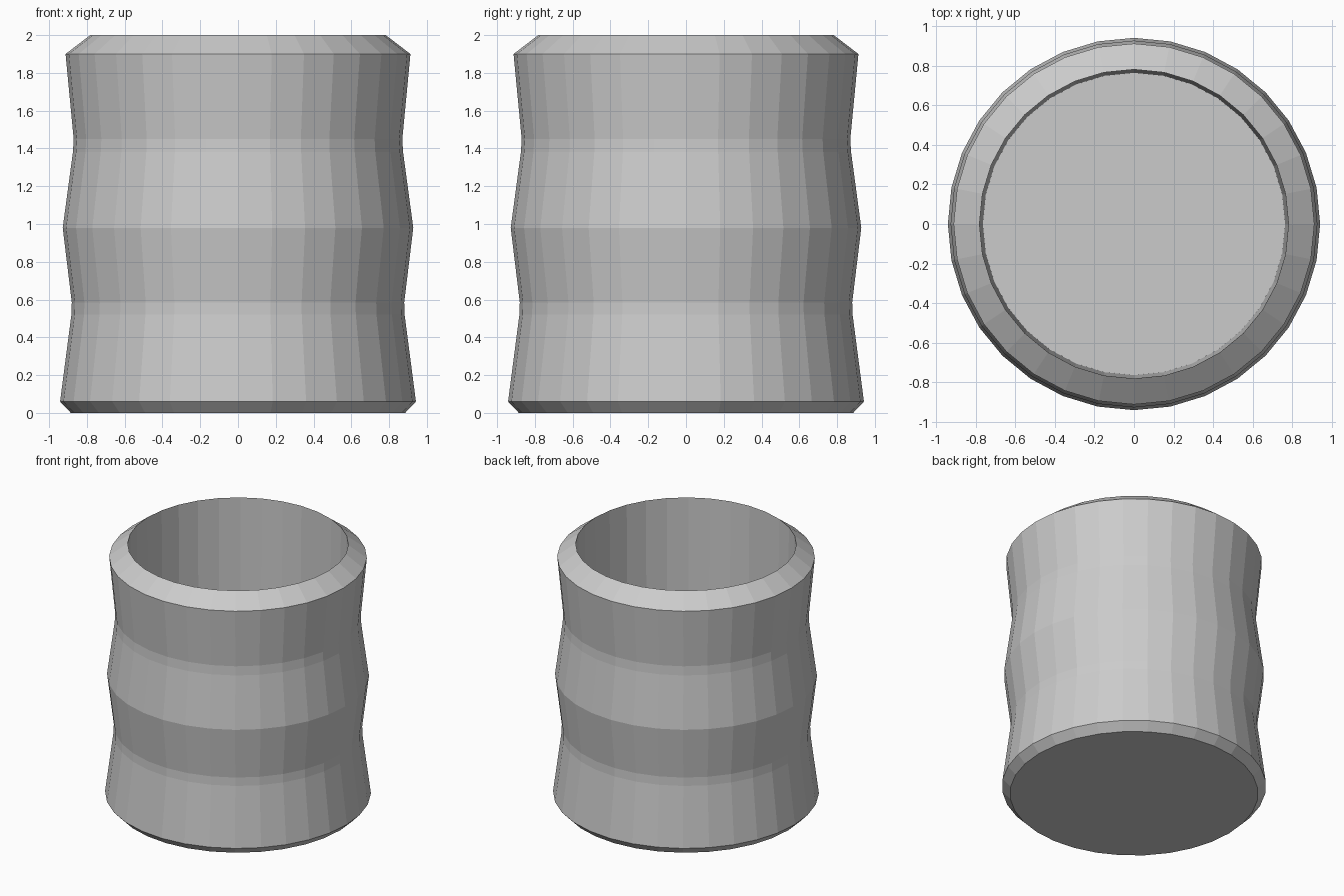
import bpy, bmesh
from math import cos, sin, tau

if "Cube" in bpy.data.objects:
    bpy.data.objects.remove(bpy.data.objects["Cube"])

SIDES = 32

# Outer wall from the base up, over the thin rim, then down the inside wall
PROFILE = [
    (0.885, 0.0), (0.942, 0.06),      # base bevel
    (0.882, 0.52), (0.88, 0.585),     # lower waist
    (0.928, 0.98),                    # middle ridge
    (0.874, 1.38), (0.87, 1.45),      # upper waist
    (0.913, 1.90), (0.782, 2.0),      # shoulder and rim
    (0.765, 0.08),                    # inside wall down to the floor
]


def lathe(name, profile, sides):
    """Revolve a profile around z and cap both ends."""
    bm = bmesh.new()
    rings = [[bm.verts.new((r * cos(tau * i / sides), r * sin(tau * i / sides), z))
              for i in range(sides)] for r, z in profile]
    for low, high in zip(rings, rings[1:]):
        for i in range(sides):
            j = (i + 1) % sides
            bm.faces.new((low[i], low[j], high[j], high[i]))
    bm.faces.new(rings[0][::-1])   # underside
    bm.faces.new(rings[-1])        # inside floor
    bmesh.ops.recalc_face_normals(bm, faces=bm.faces)
    mesh = bpy.data.meshes.new(name)
    bm.to_mesh(mesh)
    bm.free()
    obj = bpy.data.objects.new(name, mesh)
    bpy.context.collection.objects.link(obj)
    return obj


lathe("cup_body", PROFILE, SIDES)
